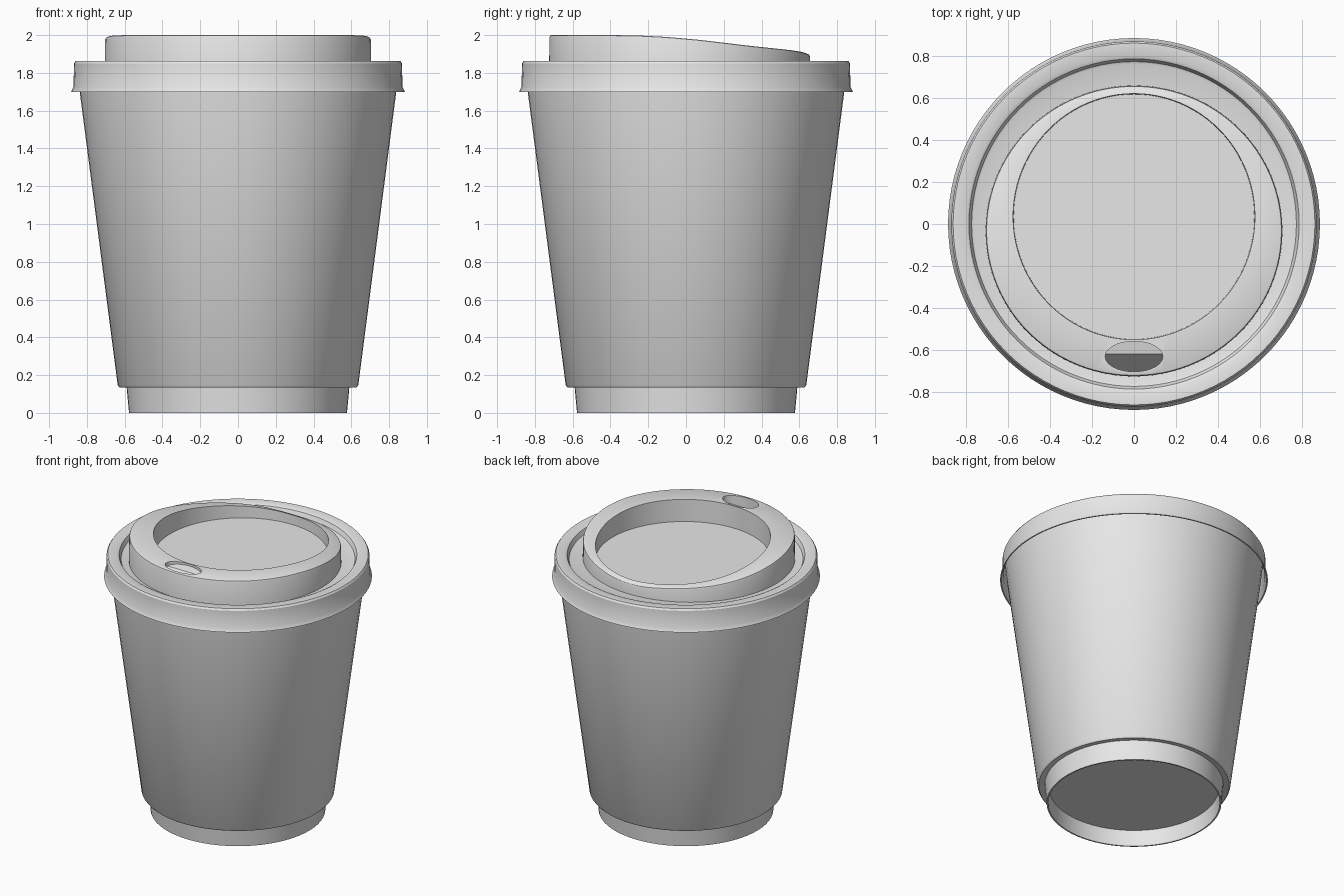
import bpy, bmesh, math

if "Cube" in bpy.data.objects:
    bpy.data.objects.remove(bpy.data.objects["Cube"])

grey = bpy.data.materials.new("plain_grey")
grey.diffuse_color = (0.8, 0.8, 0.8, 1)
grey.use_nodes = True
grey.node_tree.nodes["Principled BSDF"].inputs["Base Color"].default_value = grey.diffuse_color


def finish(bm, name, angle=30):
    bmesh.ops.recalc_face_normals(bm, faces=bm.faces[:])
    me = bpy.data.meshes.new(name)
    bm.to_mesh(me)
    bm.free()
    ob = bpy.data.objects.new(name, me)
    bpy.context.collection.objects.link(ob)
    me.materials.append(grey)
    return ob


def smooth(ob, angle=30):
    bpy.ops.object.select_all(action='DESELECT')
    ob.select_set(True)
    bpy.context.view_layer.objects.active = ob
    bpy.ops.object.shade_smooth_by_angle(angle=math.radians(angle))


def bridge(bm, a, b):
    n = len(a)
    for i in range(n):
        j = (i + 1) % n
        bm.faces.new((a[i], a[j], b[j], b[i]))


def lathe(name, profile, n=64, cap_start=False, cap_end=False):
    bm = bmesh.new()
    rings = [[bm.verts.new((r * math.cos(2 * math.pi * i / n),
                            r * math.sin(2 * math.pi * i / n), z))
              for i in range(n)] for r, z in profile]
    for a, b in zip(rings, rings[1:]):
        bridge(bm, a, b)
    if cap_start:
        bm.faces.new(rings[0])
    if cap_end:
        bm.faces.new(rings[-1])
    ob = finish(bm, name)
    smooth(ob)
    return ob


# Inner cup with recessed base
lathe("cup", [(0.56, 0.115), (0.567, 0), (0.577, 0), (0.59, 0.14),
              (0.62, 0.40), (0.80, 1.80)], cap_start=True, cap_end=True)

# Outer sleeve with stepped lower edge
lathe("sleeve", [(0.588, 0.14), (0.628, 0.135), (0.637, 0.147),
                 (0.838, 1.70), (0.85, 1.81)])

# Lid rim, skirt and groove
lathe("lid", [(0.55, 1.80), (0.77, 1.80), (0.80, 1.84), (0.855, 1.84),
              (0.862, 1.73), (0.875, 1.70), (0.884, 1.70), (0.871, 1.725),
              (0.868, 1.85), (0.86, 1.862), (0.80, 1.862), (0.785, 1.855),
              (0.772, 1.825), (0.76, 1.82), (0.55, 1.82)],
      n=96, cap_start=True, cap_end=True)

# Raised drinking ring: height drops towards the back
SLOPE = [(-0.40, 2.0), (-0.25, 1.998), (-0.1, 1.99), (0.07, 1.975),
         (0.34, 1.943), (0.55, 1.921), (0.61, 1.912), (0.64, 1.902),
         (0.67, 1.89)]


def top_z(y):
    if y <= SLOPE[0][0]:
        return 2.0
    for (y0, z0), (y1, z1) in zip(SLOPE, SLOPE[1:]):
        if y <= y1:
            return z0 + (z1 - z0) * (y - y0) / (y1 - y0)
    return SLOPE[-1][1]


bm = bmesh.new()
N = 96


def ring(cy, rx, ry, z=None, dz=0.0):
    vs = []
    for i in range(N):
        t = 2 * math.pi * i / N
        y = cy + ry * math.sin(t)
        vs.append(bm.verts.new((rx * math.cos(t), y,
                                z if z is not None else top_z(y) + dz)))
    return vs


rings = [ring(-0.033, 0.706, 0.692, 1.79),
         ring(-0.033, 0.704, 0.690, dz=-0.012),
         ring(-0.033, 0.701, 0.687, dz=-0.003),
         ring(-0.033, 0.695, 0.681),
         ring(0.035, 0.575, 0.585),
         ring(0.035, 0.572, 0.582, 1.84)]
for a, b in zip(rings, rings[1:]):
    bridge(bm, a, b)
bm.faces.new(rings[0])
bm.faces.new(rings[-1])
raised = finish(bm, "drinking_ring")

# Sip hole cutter: oval with a floor that falls towards the front
bm = bmesh.new()
M = 40
pts = [(0.137 * math.sin(2 * math.pi * i / M),
        -0.63 + 0.072 * math.cos(2 * math.pi * i / M)) for i in range(M)]


def floor_z(y):
    return 1.985 + 0.2 * (y + 0.558) if y > -0.62 else 1.972 + 1.3 * (y + 0.62)


top = [bm.verts.new((x, y, 2.1)) for x, y in pts]
low = [bm.verts.new((x, y, floor_z(y))) for x, y in pts]
bridge(bm, top, low)
bm.faces.new(top)
for i in range(M // 2):
    ids = []
    for k in (i, i + 1, (M - i - 1) % M, (M - i) % M):
        if k not in ids:
            ids.append(k)
    bm.faces.new([low[k] for k in ids])
cutter = finish(bm, "sip_hole_cutter")
cutter.hide_render = True

mod = raised.modifiers.new("sip_hole", 'BOOLEAN')
mod.operation = 'DIFFERENCE'
mod.solver = 'EXACT'
mod.object = cutter
bpy.context.view_layer.objects.active = raised
bpy.ops.object.modifier_apply(modifier=mod.name)
bpy.data.objects.remove(cutter)
smooth(raised)
